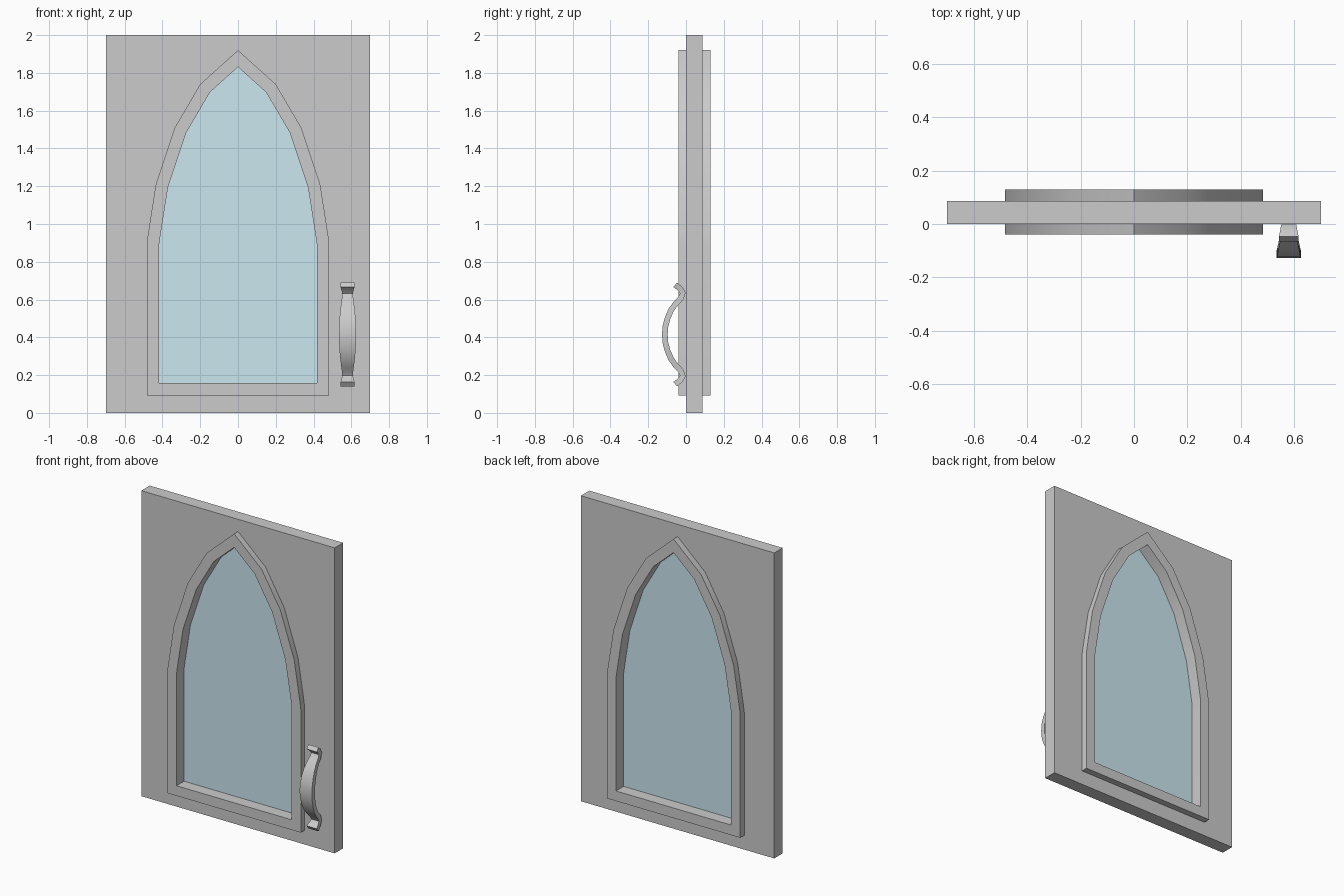
import bpy, bmesh, math
from mathutils import Vector

if "Cube" in bpy.data.objects:
    bpy.data.objects.remove(bpy.data.objects["Cube"])


def finish(name, bm, smooth=None):
    bmesh.ops.recalc_face_normals(bm, faces=bm.faces)
    mesh = bpy.data.meshes.new(name)
    bm.to_mesh(mesh)
    bm.free()
    ob = bpy.data.objects.new(name, mesh)
    bpy.context.collection.objects.link(ob)
    if smooth:
        bpy.ops.object.select_all(action='DESELECT')
        bpy.context.view_layer.objects.active = ob
        ob.select_set(True)
        bpy.ops.object.shade_smooth_by_angle(angle=math.radians(smooth))
    return ob


def inset(points, d):
    """Mitred inward offset of a clockwise outline."""
    out = []
    for i, p in enumerate(points):
        a = (p - points[i - 1]).normalized()
        b = (points[(i + 1) % len(points)] - p).normalized()
        na, nb = Vector((a.y, -a.x)), Vector((b.y, -b.x))
        out.append(p + (na + nb) * d / (1 + na.dot(nb)))
    return out


def ring_solid(bm, rings):
    """Skin a closed list of equal-length vertex rings."""
    vs = [[bm.verts.new(p) for p in r] for r in rings]
    n = len(vs[0])
    for k in range(len(vs)):
        r, s = vs[k], vs[(k + 1) % len(vs)]
        for i in range(n):
            j = (i + 1) % n
            bm.faces.new((r[i], r[j], s[j], s[i]))


# Pointed arch outline: up the left side, down the right
left = [Vector(p) for p in ((-0.483, 0.093), (-0.483, 0.9), (-0.476, 0.95),
                            (-0.435, 1.21), (-0.335, 1.51), (-0.2, 1.74))]
outer = left + [Vector((0, 1.92))] + [Vector((-p.x, p.y)) for p in reversed(left)]
inner = inset(outer, 0.066)
Y0, Y1 = -0.04, 0.129

# Arched frame
bm = bmesh.new()
ring_solid(bm, [[(p.x, y, p.y) for p in pts] for pts, y in
                ((outer, Y0), (inner, Y0), (inner, Y1), (outer, Y1))])
finish("arched_frame", bm, 30)

# Door panel with arched opening
T = 0.087
bm = bmesh.new()
rect = [Vector(p) for p in ((-0.7, 0), (-0.7, 2), (0.7, 2), (0.7, 0))]
for y in (0, T):
    edges = []
    for loop in (rect, outer):
        vs = [bm.verts.new((p.x, y, p.y)) for p in loop]
        edges += [bm.edges.new((vs[i - 1], vs[i])) for i in range(len(vs))]
    bmesh.ops.triangle_fill(bm, edges=edges, use_beauty=True)
for loop in (rect, outer):
    for i in range(len(loop)):
        a, b = loop[i - 1], loop[i]
        bm.faces.new([bm.verts.new(c) for c in
                      ((a.x, 0, a.y), (b.x, 0, b.y), (b.x, T, b.y), (a.x, T, a.y))])
bmesh.ops.remove_doubles(bm, verts=bm.verts, dist=1e-5)
finish("door_panel", bm)

# Glass pane
bm = bmesh.new()
front, back = [[bm.verts.new((p.x, y, p.y)) for p in inner] for y in (0.038, 0.05)]
bm.faces.new(front)
bm.faces.new(back)
for i in range(len(inner)):
    bm.faces.new((front[i - 1], front[i], back[i], back[i - 1]))
glass = finish("glass_pane", bm)
mat = bpy.data.materials.new("glass")
mat.diffuse_color = (0.6, 0.8, 0.87, 1)
mat.use_nodes = True
mat.node_tree.nodes["Principled BSDF"].inputs["Base Color"].default_value = mat.diffuse_color
glass.data.materials.append(mat)

# Pull handle: curved strap, (y, z, half width) from the top tip to the middle
HX, HZ, H = 0.58, 0.415, 0.015
half = [(-0.057, 0.678, 0.037), (-0.034, 0.66, 0.032), (-0.016, 0.635, 0.028),
        (-0.027, 0.608, 0.029), (-0.055, 0.578, 0.033), (-0.08, 0.542, 0.038),
        (-0.098, 0.5, 0.042), (-0.109, 0.458, 0.044)]
path = half + [(-0.112, HZ, 0.045)] + [(y, 2 * HZ - z, w) for y, z, w in reversed(half)]
bm = bmesh.new()
sections = []
for i, (y, z, w) in enumerate(path):
    a, b = path[max(i - 1, 0)], path[min(i + 1, len(path) - 1)]
    t = Vector((b[0] - a[0], b[1] - a[1])).normalized()
    n = Vector((t.y, -t.x)) * H
    sections.append([bm.verts.new((HX + sx * w, y + s * n.x, z + s * n.y))
                     for sx, s in ((-1, -1), (1, -1), (1, 1), (-1, 1))])
for r, s in zip(sections, sections[1:]):
    for i in range(4):
        bm.faces.new((r[i - 1], r[i], s[i], s[i - 1]))
bm.faces.new(sections[0])
bm.faces.new(sections[-1])
finish("pull_handle", bm, 50)
